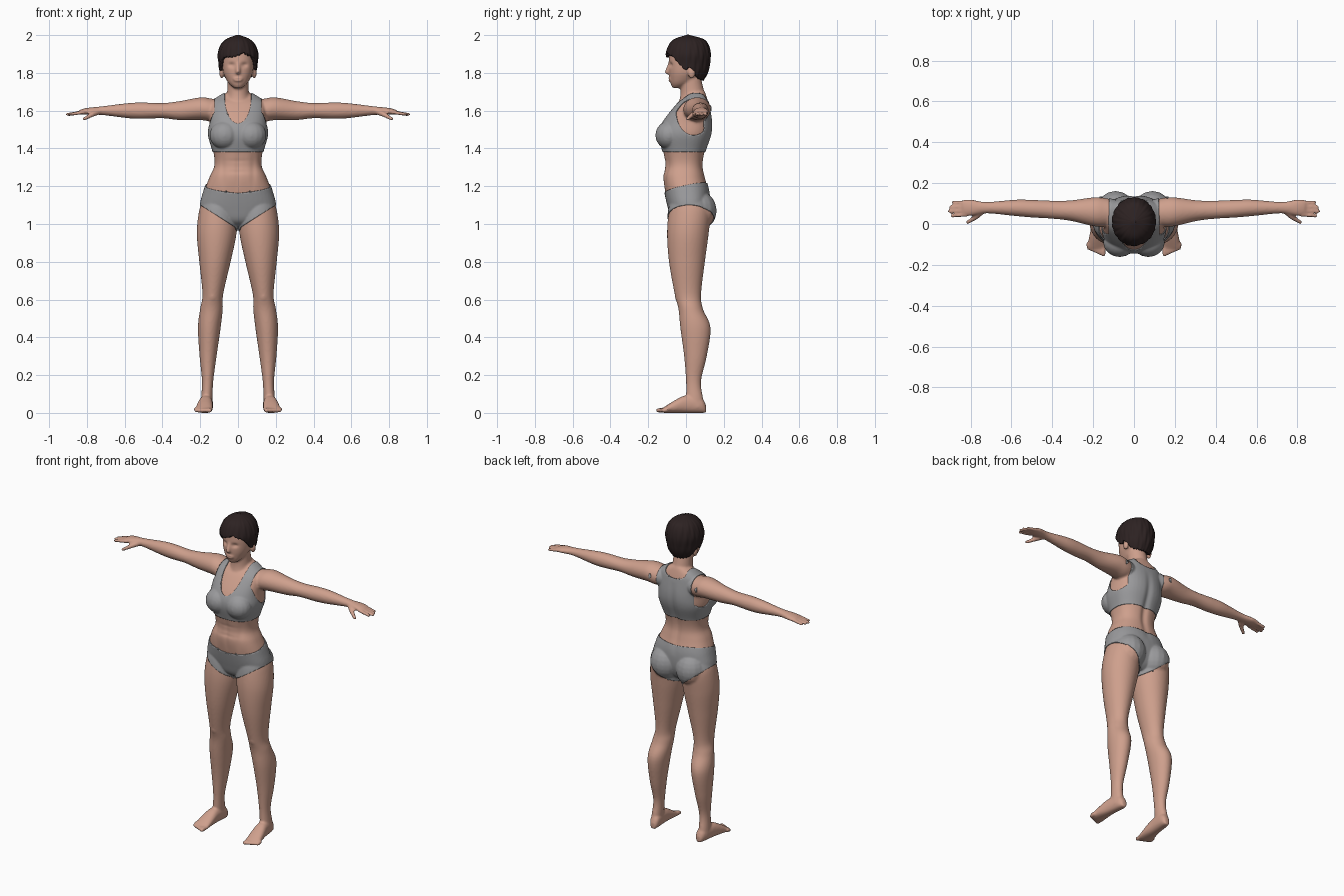
import bpy
import bmesh
from math import sin, cos, pi, exp, atan2, hypot
from mathutils import Vector, Matrix

if "Cube" in bpy.data.objects:
    bpy.data.objects.remove(bpy.data.objects["Cube"], do_unlink=True)


def material(name, rgb):
    mat = bpy.data.materials.new(name)
    mat.use_nodes = True
    mat.diffuse_color = (*rgb, 1)
    mat.node_tree.nodes["Principled BSDF"].inputs["Base Color"].default_value = (*rgb, 1)
    return mat


SKIN = material("skin", (.62, .35, .265))
FABRIC = material("grey_fabric", (.32, .32, .33))
HAIR = material("dark_brown_hair", (.026, .016, .016))


def bump(distance, width):
    """Soft bell used for every swelling, groove and bow."""
    return exp(-(distance / width) ** 2)


def resample(rows, steps):
    """Catmull-Rom curve through rows of numbers."""
    result = []
    last = len(rows) - 1
    for i in range(last):
        before, start, end, after = (rows[min(max(i + k, 0), last)] for k in (-1, 0, 1, 2))
        for k in range(steps):
            t = k / steps
            result.append([q + t / 2 * (r - p + t * (2 * p - 5 * q + 4 * r - s + t * (3 * (q - r) + s - p)))
                           for p, q, r, s in zip(before, start, end, after)])
    return result + [list(rows[-1])]


def loft(bm, axis, rows, side=1, power=2, segments=40, steps=6):
    """Closed tube; each row is position, two centres and two radii."""
    rings = []
    for t, centre_a, centre_b, radius_a, radius_b in resample(rows, steps):
        ring = []
        for k in range(segments):
            u, w = cos(2 * pi * k / segments), sin(2 * pi * k / segments)
            a = centre_a + radius_a * abs(u) ** (2 / power) * (1 if u > 0 else -1)
            b = centre_b + radius_b * abs(w) ** (2 / power) * (1 if w > 0 else -1)
            x, y, z = {"x": (t, a, b), "y": (a, t, b), "z": (a, b, t)}[axis]
            ring.append(bm.verts.new((x * side, y, z)))
        rings.append(ring)
    for low, high in zip(rings, rings[1:]):
        for k in range(segments):
            following = (k + 1) % segments
            bm.faces.new((low[k], low[following], high[following], high[k]))
    bm.faces.new(rings[0][::-1])
    bm.faces.new(rings[-1])
    return [vert for ring in rings for vert in ring]


def upright(rows, centre=lambda z: 0):
    """Rows of height, front, back and half width turned into loft rows."""
    return [(z, centre(z), (front + back) / 2, width, (back - front) / 2)
            for z, front, back, width in rows]


def capsule(bm, matrix, length, start_radius, end_radius):
    """Tapered tube with round ends, placed by a matrix."""
    rows = []
    count = 12
    for k in range(count):
        angle = pi * (k + .5) / count
        far = angle > pi / 2
        radius = end_radius if far else start_radius
        rows.append((length * far - radius * cos(angle), 0, 0, radius * sin(angle), radius * sin(angle)))
    for vert in loft(bm, "z", rows, segments=16, steps=1):
        vert.co = matrix @ vert.co


def ball(bm, centre, radii):
    capsule(bm, Matrix.Translation(centre) @ Matrix.Diagonal((*radii, 1)), 0, 1, 1)


def rod(bm, start, end, start_radius, end_radius, side=1):
    """Capsule between two points for fingers, toes and nose."""
    mirror = Vector((side, 1, 1))
    start, end = Vector(start) * mirror, Vector(end) * mirror
    turn = (end - start).to_track_quat("Z", "Y").to_matrix().to_4x4()
    capsule(bm, Matrix.Translation(start) @ turn, (end - start).length, start_radius, end_radius)


def make_object(name, bm, mat):
    mesh = bpy.data.meshes.new(name)
    bmesh.ops.recalc_face_normals(bm, faces=bm.faces[:])
    bm.to_mesh(mesh)
    bm.free()
    mesh.materials.append(mat)
    mesh.shade_smooth()
    obj = bpy.data.objects.new(name, mesh)
    bpy.context.collection.objects.link(obj)
    return obj


def trim(bm, rule):
    """Keep the surface where the rule is positive, with a clean edge."""
    bmesh.ops.triangulate(bm, faces=bm.faces[:])
    bm.verts.index_update()
    value = [rule(vert.co) for vert in bm.verts]
    for edge in bm.edges:
        a, b = edge.verts
        value_a, value_b = value[a.index], value[b.index]
        if value_a * value_b < 0:
            t = value_a / (value_a - value_b)
            nearest = a if t < .5 else b
            nearest.co = a.co.lerp(b.co, t)
            value[nearest.index] = 0
    bmesh.ops.delete(bm, geom=[vert for vert in bm.verts if value[vert.index] < 0], context="VERTS")


def thicken(obj, amount):
    shell = obj.modifiers.new("thickness", "SOLIDIFY")
    shell.thickness = amount
    shell.offset = -1


def leg_centre(z):
    return .17 - .06 * z + .01 * bump(z - .4, .15)


def arm_row(x, depth, height):
    level = 1.6 + .01 * bump(x - .2, .06) - .01 * bump(x - .86, .06)
    return x, min(.05 + .05 * x, .08), level, depth, height


def foot_row(y, width, height):
    return y, .17 - .1 * y, height, width, height


# Torso, neck, head and face
bm = bmesh.new()
loft(bm, "z", upright([
    (.99, -.03, .07, .06), (1.02, -.07, .1, .13), (1.08, -.09, .12, .195), (1.17, -.11, .12, .18),
    (1.25, -.12, .1, .15), (1.31, -.11, .09, .125), (1.38, -.12, .1, .13), (1.47, -.14, .13, .154),
    (1.54, -.12, .135, .15), (1.63, -.055, .12, .145), (1.67, -.01, .11, .105), (1.7, .01, .1, .05)]),
    power=2.4)
loft(bm, "z", upright([(1.61, -.05, .11, .09), (1.68, -.03, .1, .06), (1.77, -.03, .08, .055)]))
loft(bm, "z", upright([
    (1.72, -.07, -.02, .02), (1.74, -.08, .02, .045), (1.77, -.086, .06, .065), (1.81, -.09, .09, .08),
    (1.88, -.09, .11, .085), (1.94, -.08, .1, .075), (1.97, -.03, .05, .02)]), power=2.2)
rod(bm, (0, -.086, 1.85), (0, -.1, 1.805), .009, .012)
ball(bm, (0, -.084, 1.766), (.027, .012, .012))

# Mirrored parts
for side in (1, -1):
    ball(bm, (side * .086, .03, 1.8), (.013, .02, .03))    # ear
    ball(bm, (side * .07, -.09, 1.47), (.076, .067, .07))  # bust
    ball(bm, (side * .09, .067, 1.07), (.09, .09, .1))     # glute
    ball(bm, (side * .135, -.024, .62), (.03, .036, .04))  # kneecap
    loft(bm, "z", upright([                                # leg
        (.03, 0, .1, .03), (.08, 0, .09, .03), (.17, 0, .08, .03), (.3, -.01, .11, .045),
        (.45, -.03, .13, .06), (.55, -.04, .09, .06), (.63, -.06, .08, .055), (.8, -.09, .1, .083),
        (.95, -.1, .12, .105), (1.07, -.09, .13, .1), (1.14, -.07, .1, .08)], leg_centre), side)
    loft(bm, "y", [foot_row(*row) for row in (
        (.106, .015, .02), (.08, .03, .04), (0, .036, .046), (-.06, .043, .033), (-.12, .047, .014))],
        side, 2.3)
    for k in range(5):                                     # toes, big toe first
        x = .15 + .018 * k
        rod(bm, (x, -.1, .018), (x, -.147 + .007 * k, .013), .013, .012 - .0007 * k, side)
    loft(bm, "x", [arm_row(*row) for row in (
        (.06, .05, .05), (.14, .07, .06), (.2, .07, .06), (.31, .05, .05), (.4, .044, .04),
        (.5, .043, .043), (.58, .04, .04), (.72, .028, .023), (.8, .04, .018), (.84, .036, .012))], side)
    for k in range(4):                                     # fingers, index first
        tip = .907 - .013 * abs(k - 1.3)
        rod(bm, (.82, .045 + .02 * k, 1.592), (tip, .04 + .022 * k, 1.58), .0105, .0085, side)
    knuckle = (.775, .033, 1.578)                          # thumb
    rod(bm, (.745, .063, 1.593), knuckle, .017, .013, side)
    rod(bm, knuckle, (.815, .008, 1.556), .013, .009, side)

# Fuse everything into one smooth skin
body = make_object("body", bm, SKIN)
fuse = body.modifiers.new("fuse", "REMESH")
fuse.mode = "VOXEL"
fuse.voxel_size = .0065
soften = body.modifiers.new("soften", "SMOOTH")
soften.iterations = 4
skin_mesh = bpy.data.meshes.new_from_object(body.evaluated_get(bpy.context.evaluated_depsgraph_get()))
body.modifiers.clear()
body.data = skin_mesh
skin_mesh.materials.clear()
skin_mesh.materials.append(SKIN)

# Sculpted details: eye sockets, mouth, abdomen and spine
for vert in skin_mesh.vertices:
    x, y, z = abs(vert.co.x), vert.co.y, vert.co.z
    if y < -.04 and z > 1.74:
        vert.co.y += .011 * bump(x - .034, .017) * bump(z - 1.842, .012)
        vert.co.y += .005 * bump(x, .022) * bump(z - 1.766, .004)
    elif y < -.05 and 1.18 < z < 1.4 and x < .13:
        creases = 2 * bump(x, .012) + 2 * bump(x - .08, .016)
        creases += (bump(z - 1.335, .009) + bump(z - 1.275, .009)) * bump(x, .06)
        vert.co.y += .002 * creases * sin(pi * (z - 1.18) / .22)
    elif y > .04 and 1.15 < z < 1.62 and x < .1:
        vert.co.y -= .011 * bump(x, .02) * sin(pi * (z - 1.15) / .47)
skin_mesh.shade_smooth()


# Garments are shells lifted off the body
def top_rule(point):
    x, y, z = abs(point.x), point.y, point.z
    scoop = .14 if y < .03 else .03
    neckline = .07 * (hypot(x / .07, min(z - 1.67, 0) / scoop) - 1)
    armhole = .09 * (hypot((y - .04) / .09, (z - 1.59) / .12) - 1)
    strap = max(min(armhole, .17 - x), .122 - x)
    return min(z - 1.383, 1.71 - z, neckline, strap)


def briefs_rule(point):
    x, y, z = abs(point.x), point.y, point.z
    rear = min(max((y + .05) / .15, 0), 1)
    waist = 1.163 + .1 * x + .22 * (y + .11)
    leg_line = .972 - .03 * rear + (.65 + .15 * rear) * x
    return min(waist - z, z - leg_line, .3 - x)


for name, rule in (("sports_top", top_rule), ("briefs", briefs_rule)):
    bm = bmesh.new()
    bm.from_mesh(skin_mesh)
    trim(bm, rule)
    bm.normal_update()
    for vert in bm.verts:
        vert.co += vert.normal * .005
    thicken(make_object(name, bm, FABRIC), .005)


# Short hair with soft locks, a swept fringe and a ragged hairline
def hair_rule(point):
    x, y, z = point
    forehead, sideburn, nape = 1.885, 1.81, 1.76
    if y < 0:
        level = sideburn + (forehead - sideburn) * min(-y / .07, 1)
        level += .022 * bump(x - .03, .035) * bump(y + .1, .05)
    else:
        level = nape + (sideburn - nape) * bump(y, .05) + .03 * bump(y - .027, .02)
    return z - level - .004 * sin(32 * atan2(x, y))


bm = bmesh.new()
loft(bm, "z", upright([
    (1.74, -.06, .08, .06), (1.8, -.1, .115, .094), (1.85, -.107, .127, .103), (1.9, -.107, .13, .107),
    (1.95, -.09, .117, .09), (1.98, -.06, .09, .06), (2, 0, .02, .01)]), segments=120, steps=8)
for vert in bm.verts:
    around = atan2(vert.co.x, vert.co.y - .01)
    swell = 1 + .012 * sin(17 * around + 30 * vert.co.z) + .008 * sin(29 * around - 22 * vert.co.z)
    vert.co.x *= swell
    vert.co.y *= swell
trim(bm, hair_rule)
thicken(make_object("hair", bm, HAIR), .02)
